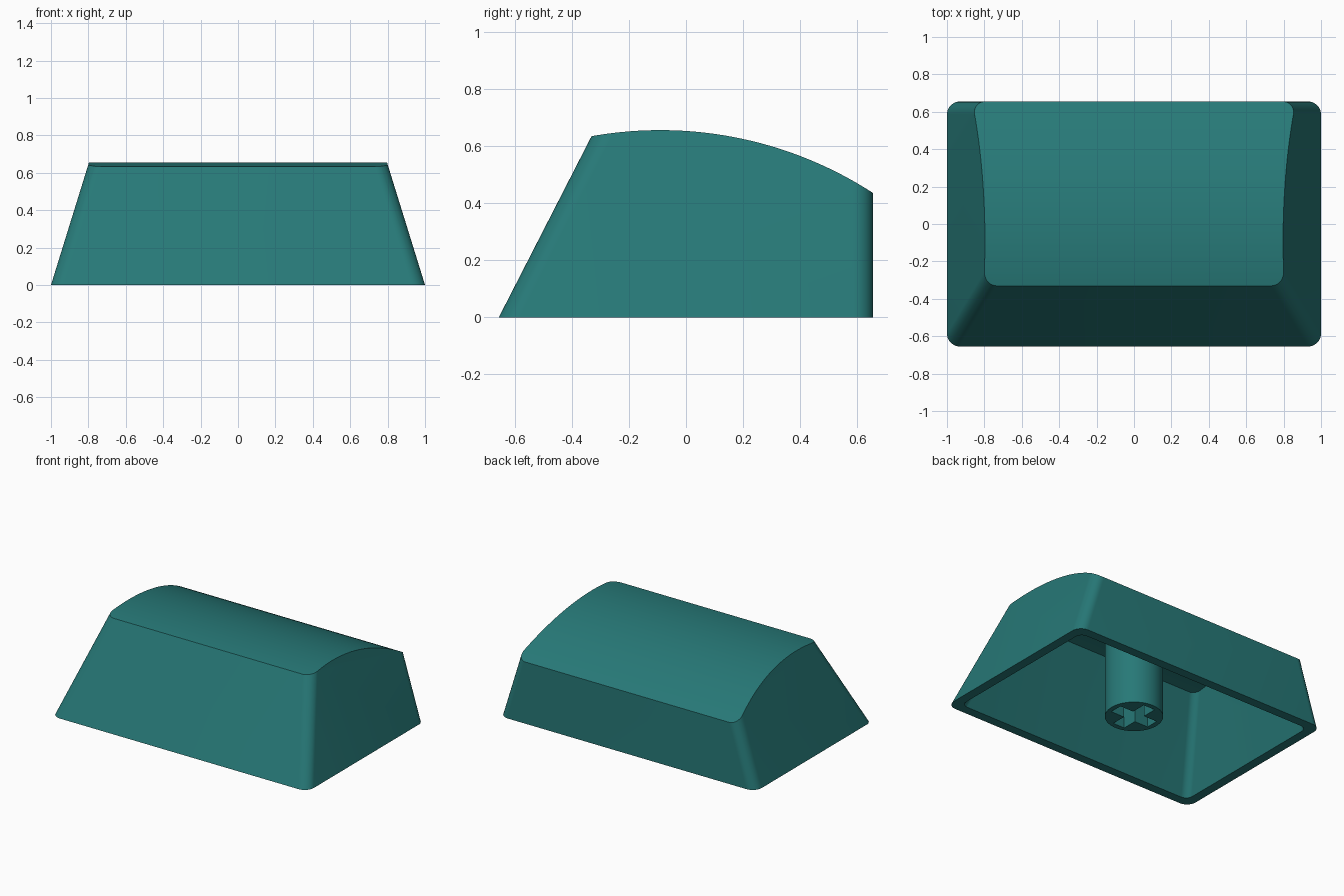
import bpy, bmesh, math

if "Cube" in bpy.data.objects:
    bpy.data.objects.remove(bpy.data.objects["Cube"], do_unlink=True)

# Single teal plastic
teal = bpy.data.materials.new("teal plastic")
teal.use_nodes = True
COLOUR = (0.02, 0.19, 0.185, 1)
teal.diffuse_color = COLOUR
teal.node_tree.nodes["Principled BSDF"].inputs["Base Color"].default_value = COLOUR


def loft(name, ring_a, ring_b):
    """Closed solid between two matching rings of points."""
    bm = bmesh.new()
    a = [bm.verts.new(p) for p in ring_a]
    b = [bm.verts.new(p) for p in ring_b]
    n = len(a)
    bm.faces.new(a)
    bm.faces.new(b)
    for i in range(n):
        bm.faces.new((a[i], a[(i + 1) % n], b[(i + 1) % n], b[i]))
    bmesh.ops.recalc_face_normals(bm, faces=bm.faces)
    mesh = bpy.data.meshes.new(name)
    bm.to_mesh(mesh)
    bm.free()
    mesh.materials.append(teal)
    obj = bpy.data.objects.new(name, mesh)
    bpy.context.collection.objects.link(obj)
    return obj


def activate(obj):
    bpy.ops.object.select_all(action='DESELECT')
    obj.select_set(True)
    bpy.context.view_layer.objects.active = obj


def combine(obj, tool, operation):
    """Apply a boolean and remove its tool object."""
    activate(obj)
    mod = obj.modifiers.new("cut", 'BOOLEAN')
    mod.object, mod.operation, mod.solver = tool, operation, 'EXACT'
    bpy.ops.object.modifier_apply(modifier=mod.name)
    bpy.data.objects.remove(tool, do_unlink=True)


def outline(z, inset, r, steps=10):
    """Rounded rectangle of the tapering body at height z."""
    hx = 1 - 0.31 * z - inset
    y0, y1 = -0.655 + 0.512 * z + inset, 0.655 - inset
    corners = [(hx - r, y1 - r), (-hx + r, y1 - r), (-hx + r, y0 + r), (hx - r, y0 + r)]
    pts = []
    for k, (cx, cy) in enumerate(corners):
        for i in range(steps + 1):
            t = math.pi / 2 * (k + i / steps)
            pts.append((cx + r * math.cos(t), cy + r * math.sin(t), z))
    return pts


def domed_body(name, z0, inset, r):
    """Tapered body whose top is rounded about the x axis."""
    body = loft(name, outline(z0, inset, r), outline(0.9, inset, r))
    radius = 1.37 - inset
    profile = [(1.2, -0.5), (-1.2, -0.5)]
    for i in range(97):
        t = math.radians(142 - 104 * i / 96)
        profile.append((-0.09 + radius * math.cos(t), -0.715 + radius * math.sin(t)))
    dome = loft("dome_tool", *[[(x, y, z) for y, z in profile] for x in (-1.3, 1.3)])
    combine(body, dome, 'INTERSECT')
    return body


# Hollow shell
shell = domed_body("cap_shell", 0, 0, 0.07)
combine(shell, domed_body("cavity_tool", -0.1, 0.065, 0.05), 'DIFFERENCE')

# Round stem reaching up into the roof
circle = [(0.185 * math.cos(math.tau * i / 64), 0.185 * math.sin(math.tau * i / 64)) for i in range(64)]
stem = loft("stem", *[[(x, y, z) for x, y in circle] for z in (0, 0.59)])

# Cross shaped socket in the stem
L, W = 0.15, 0.045
quarter = [(L, -W), (L, W), (W, W)]
cross = []
for k in range(4):
    c, s = [(1, 0), (0, 1), (-1, 0), (0, -1)][k]
    cross += [(x * c - y * s, x * s + y * c) for x, y in quarter]
socket = loft("socket_tool", *[[(x, y, z) for x, y in cross] for z in (-0.1, 0.3)])
combine(stem, socket, 'DIFFERENCE')

for part in (shell, stem):
    activate(part)
    bpy.ops.object.shade_smooth_by_angle(angle=math.radians(30))
